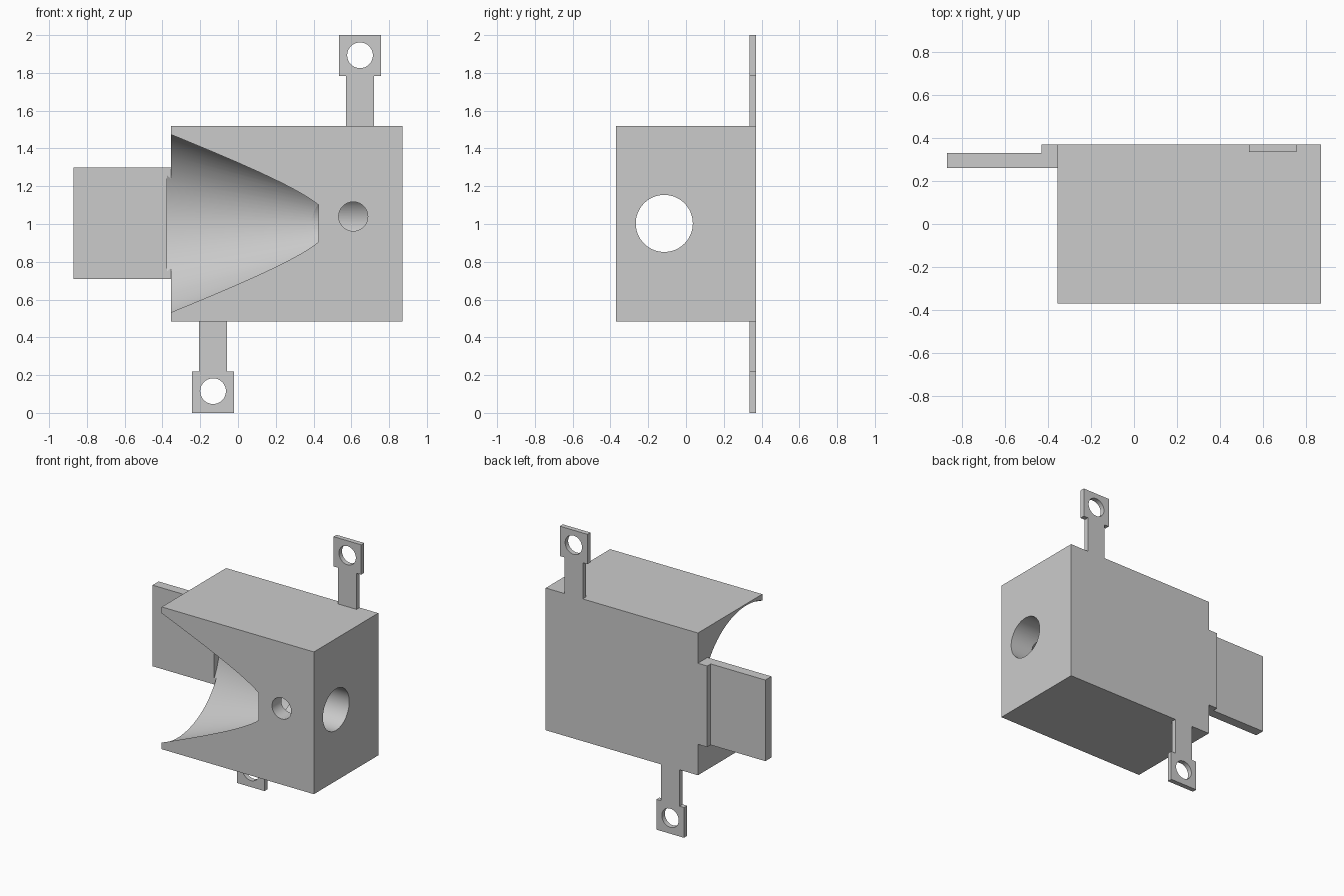
import bpy
from math import radians
from mathutils import Vector

if "Cube" in bpy.data.objects:
    bpy.data.objects.remove(bpy.data.objects["Cube"])


def box(name, x, y, z):
    lo, hi = Vector((x[0], y[0], z[0])), Vector((x[1], y[1], z[1]))
    bpy.ops.mesh.primitive_cube_add(size=1, location=(lo + hi) / 2)
    ob = bpy.context.object
    ob.name = name
    ob.scale = hi - lo
    bpy.ops.object.transform_apply(location=True, rotation=True, scale=True)
    return ob


def cone(name, start, axis, length, r1, r2, segments=64):
    d = Vector(axis)
    bpy.ops.mesh.primitive_cone_add(vertices=segments, radius1=r1, radius2=r2, depth=length,
                                    location=Vector(start) + d * length / 2,
                                    rotation=d.to_track_quat('Z', 'Y').to_euler())
    ob = bpy.context.object
    ob.name = name
    ob.hide_render = True
    bpy.ops.object.transform_apply(location=True, rotation=True, scale=True)
    return ob


def combine(target, tool, operation):
    mod = target.modifiers.new(operation.lower(), 'BOOLEAN')
    mod.operation = operation
    mod.solver = 'EXACT'
    mod.object = tool
    bpy.context.view_layer.objects.active = target
    bpy.ops.object.modifier_apply(modifier=mod.name)
    bpy.data.objects.remove(tool, do_unlink=True)


# Main block
body = box("funnel_block", (-0.355, 0.87), (-0.37, 0.37), (0.485, 1.52))

# Stepped side flap
combine(body, box("flap_step", (-0.43, -0.33), (0.26, 0.37), (0.71, 1.30)), 'UNION')
combine(body, box("flap", (-0.87, -0.40), (0.26, 0.33), (0.71, 1.30)), 'UNION')

# Screw ears: stem, head and screw hole, one up and one down
for cx, stem_z, head_z, hole_z in ((0.646, (1.48, 1.80), (1.783, 2.0), 1.893),
                                   (-0.132, (0.20, 0.52), (0.0, 0.22), 0.115)):
    combine(body, box("ear_stem", (cx - 0.074, cx + 0.074), (0.335, 0.37), stem_z), 'UNION')
    combine(body, box("ear_head", (cx - 0.111, cx + 0.111), (0.335, 0.37), head_z), 'UNION')
    combine(body, cone("ear_hole", (cx, 0.2, hole_z), (0, 1, 0), 0.4, 0.068, 0.068), 'DIFFERENCE')

# Funnel, outlet bore and front hole
combine(body, cone("funnel", (-0.375, -0.186, 1.003), (1, 0, 0), 0.80, 0.513, 0.209, 96), 'DIFFERENCE')
combine(body, cone("bore", (0.2, -0.115, 1.003), (1, 0, 0), 0.8, 0.151, 0.151), 'DIFFERENCE')
combine(body, cone("front_hole", (0.61, -0.5, 1.04), (0, 1, 0), 0.385, 0.077, 0.077), 'DIFFERENCE')

bpy.ops.object.select_all(action='DESELECT')
body.select_set(True)
bpy.context.view_layer.objects.active = body
bpy.ops.object.shade_smooth_by_angle(angle=radians(20))
